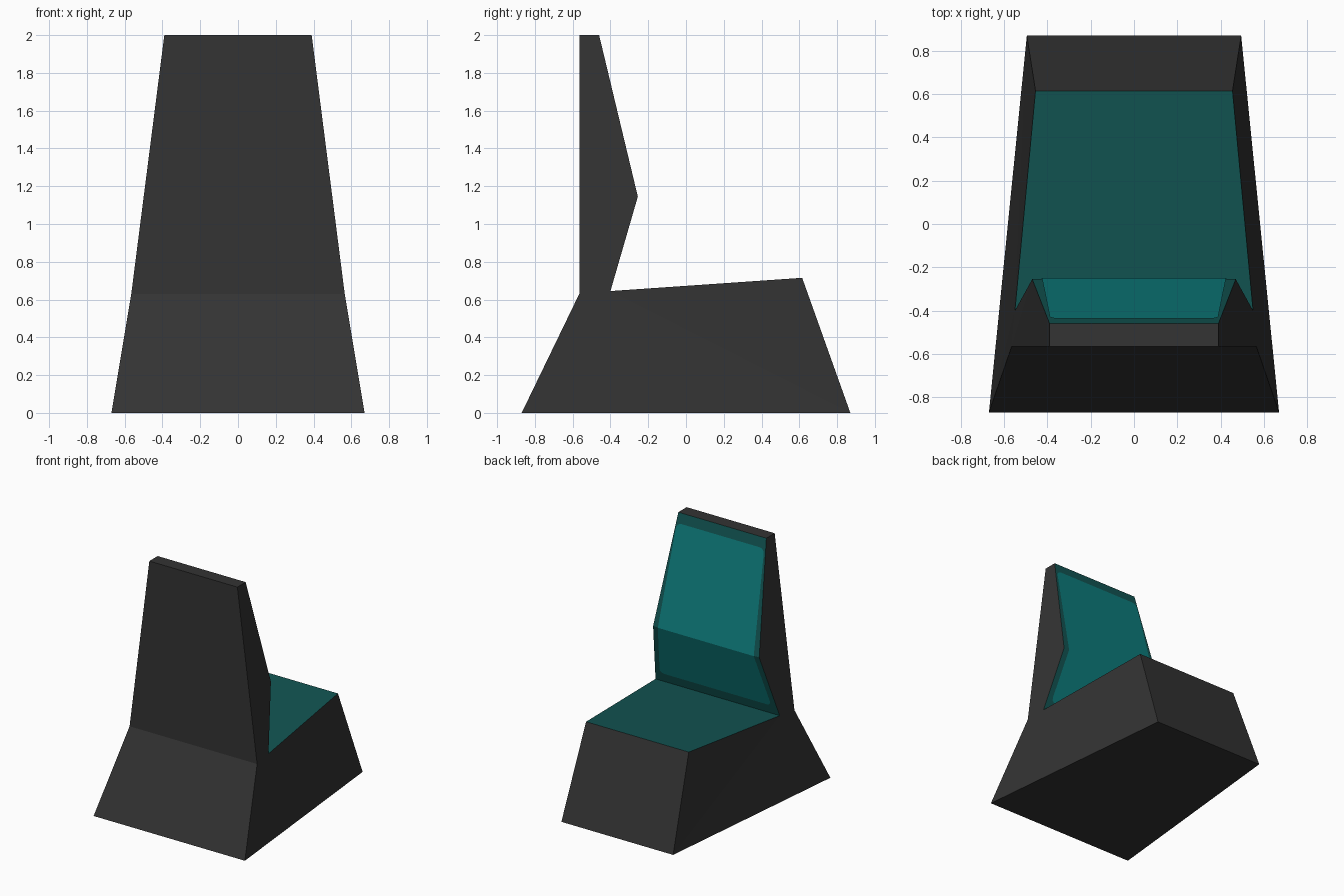
import bpy
import bmesh

cube = bpy.data.objects.get("Cube")
if cube:
    bpy.data.objects.remove(cube, do_unlink=True)


def make_material(name, color):
    mat = bpy.data.materials.new(name)
    mat.use_nodes = True
    mat.diffuse_color = (*color, 1)
    bsdf = next(n for n in mat.node_tree.nodes if n.type == "BSDF_PRINCIPLED")
    bsdf.inputs["Base Color"].default_value = (*color, 1)
    return mat


def finish(bm, name, materials):
    mesh = bpy.data.meshes.new(name)
    bm.to_mesh(mesh)
    bm.free()
    for mat in materials:
        mesh.materials.append(mat)
    obj = bpy.data.objects.new(name, mesh)
    bpy.context.collection.objects.link(obj)
    return obj


black = make_material("charcoal shell", (0.033, 0.033, 0.033))
dark_teal = make_material("dark teal upholstery", (0.006, 0.09, 0.085))
teal = make_material("bright teal cushion", (0.004, 0.2, 0.2))

# Chair shell: side outline as (half width, y, z), spanned left to right
outline = {
    "base_rear": (0.67, -0.87, 0),
    "base_front": (0.495, 0.87, 0),
    "seat_front": (0.455, 0.615, 0.715),
    "seat_rear": (0.55, -0.40, 0.645),
    "lumbar": (0.47, -0.255, 1.145),
    "top_front": (0.39, -0.46, 2),
    "top_rear": (0.39, -0.565, 2),
    "waist": (0.565, -0.565, 0.63),
}
names = list(outline)
upholstered = {"seat_front", "seat_rear", "lumbar"}
side_faces = [
    ("base_rear", "seat_rear", "waist"),
    ("base_rear", "base_front", "seat_rear"),
    ("base_front", "seat_front", "seat_rear"),
    ("waist", "seat_rear", "lumbar"),
    ("waist", "lumbar", "top_front", "top_rear"),
]

bm = bmesh.new()
sides = [{n: bm.verts.new((s * w, y, z)) for n, (w, y, z) in outline.items()}
         for s in (-1, 1)]
for a, b in zip(names, names[1:] + names[:1]):
    face = bm.faces.new((sides[0][a], sides[0][b], sides[1][b], sides[1][a]))
    face.material_index = 1 if a in upholstered else 0
for side in sides:
    for corners in side_faces:
        bm.faces.new([side[n] for n in corners])
bmesh.ops.recalc_face_normals(bm, faces=bm.faces[:])
finish(bm, "chair_shell", [black, dark_teal])

# Backrest cushion: thin folded plate with rounded outer corners
bm = bmesh.new()
rows = [[bm.verts.new((s * w, y, z)) for s in (-1, 1)]
        for w, y, z in ((0.495, -0.374, 0.72),
                        (0.425, -0.25, 1.145),
                        (0.387, -0.437, 1.925))]
for low, high in zip(rows, rows[1:]):
    bm.faces.new((low[1], low[0], high[0], high[1]))
bmesh.ops.bevel(bm, geom=rows[0] + rows[2], offset=0.04, segments=3,
                profile=0.5, affect="VERTICES")
finish(bm, "backrest_cushion", [teal])
